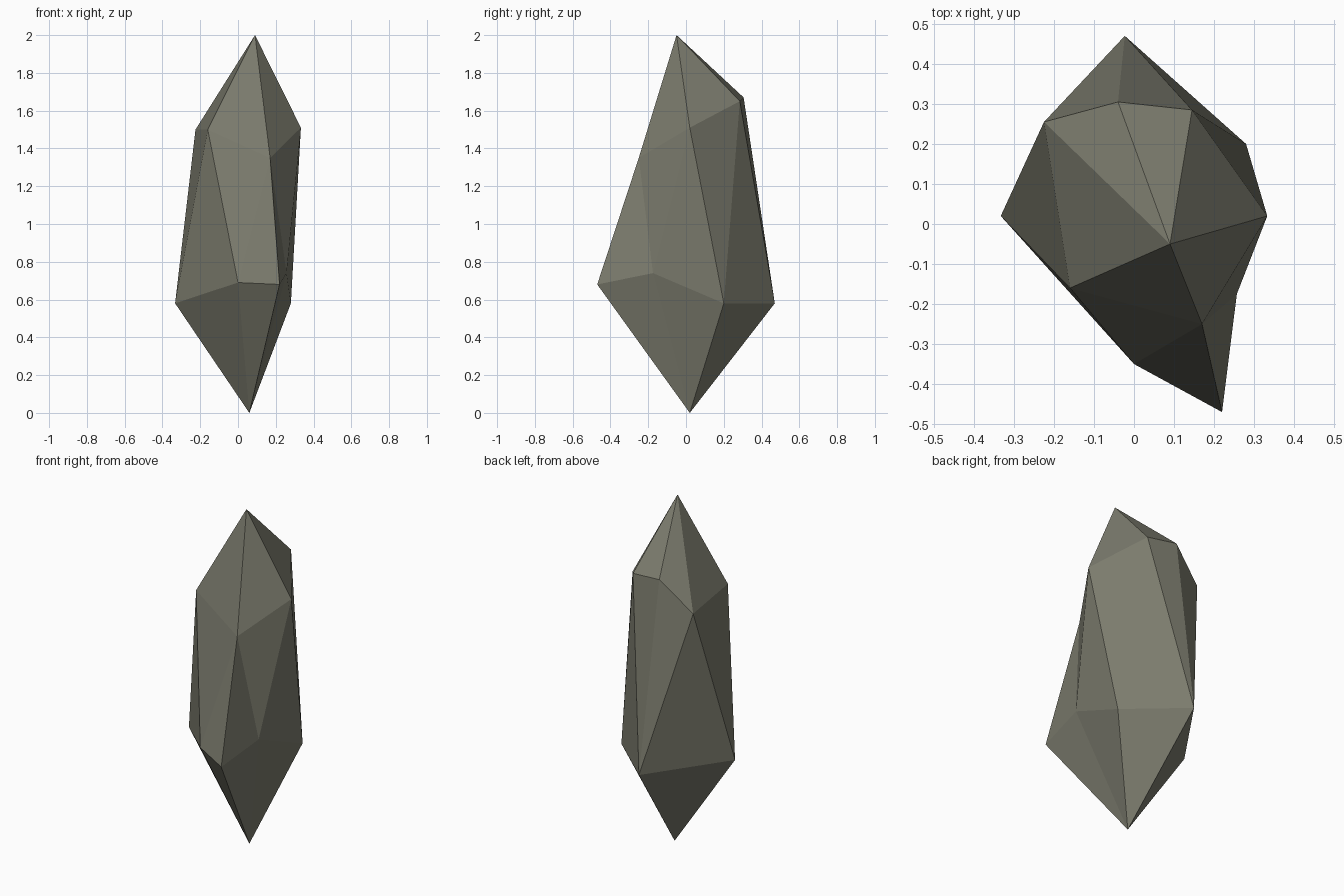
import bpy, bmesh

if "Cube" in bpy.data.objects:
    bpy.data.objects.remove(bpy.data.objects["Cube"])

# Irregular crystal: two six-sided rings, stitched together and capped by points
TIP = (0.09, -0.05, 2.0)
BASE = (0.06, 0.02, 0.0)
UPPER = [(-0.225, 0.255, 1.50), (-0.04, 0.305, 1.67), (0.145, 0.285, 1.65),
         (0.333, 0.02, 1.51), (0.17, -0.25, 1.35), (-0.16, -0.16, 1.50)]
LOWER = [(-0.333, 0.02, 0.58), (-0.023, 0.47, 0.58), (0.28, 0.20, 0.58),
         (0.257, -0.175, 0.74), (0.22, -0.47, 0.68), (0.0, -0.35, 0.69)]
STITCH = "LUULULULLULU"   # which ring advances for each side facet

stone = bpy.data.materials.new("olive grey stone")
stone.diffuse_color = (0.20, 0.20, 0.155, 1)
stone.use_nodes = True
stone.node_tree.nodes["Principled BSDF"].inputs["Base Color"].default_value = stone.diffuse_color

bm = bmesh.new()
tip, base = bm.verts.new(TIP), bm.verts.new(BASE)
upper = [bm.verts.new(p) for p in UPPER]
lower = [bm.verts.new(p) for p in LOWER]

# Pointed ends
for i in range(6):
    j = (i + 1) % 6
    bm.faces.new((tip, upper[j], upper[i]))
    bm.faces.new((base, lower[i], lower[j]))

# Triangular side facets
u = l = 0
for step in STITCH:
    a, b = upper[u % 6], lower[l % 6]
    if step == "L":
        l += 1
        bm.faces.new((a, lower[l % 6], b))
    else:
        u += 1
        bm.faces.new((a, upper[u % 6], b))

bmesh.ops.recalc_face_normals(bm, faces=bm.faces)
mesh = bpy.data.meshes.new("crystal")
bm.to_mesh(mesh)
bm.free()
mesh.materials.append(stone)
bpy.context.collection.objects.link(bpy.data.objects.new("crystal", mesh))
